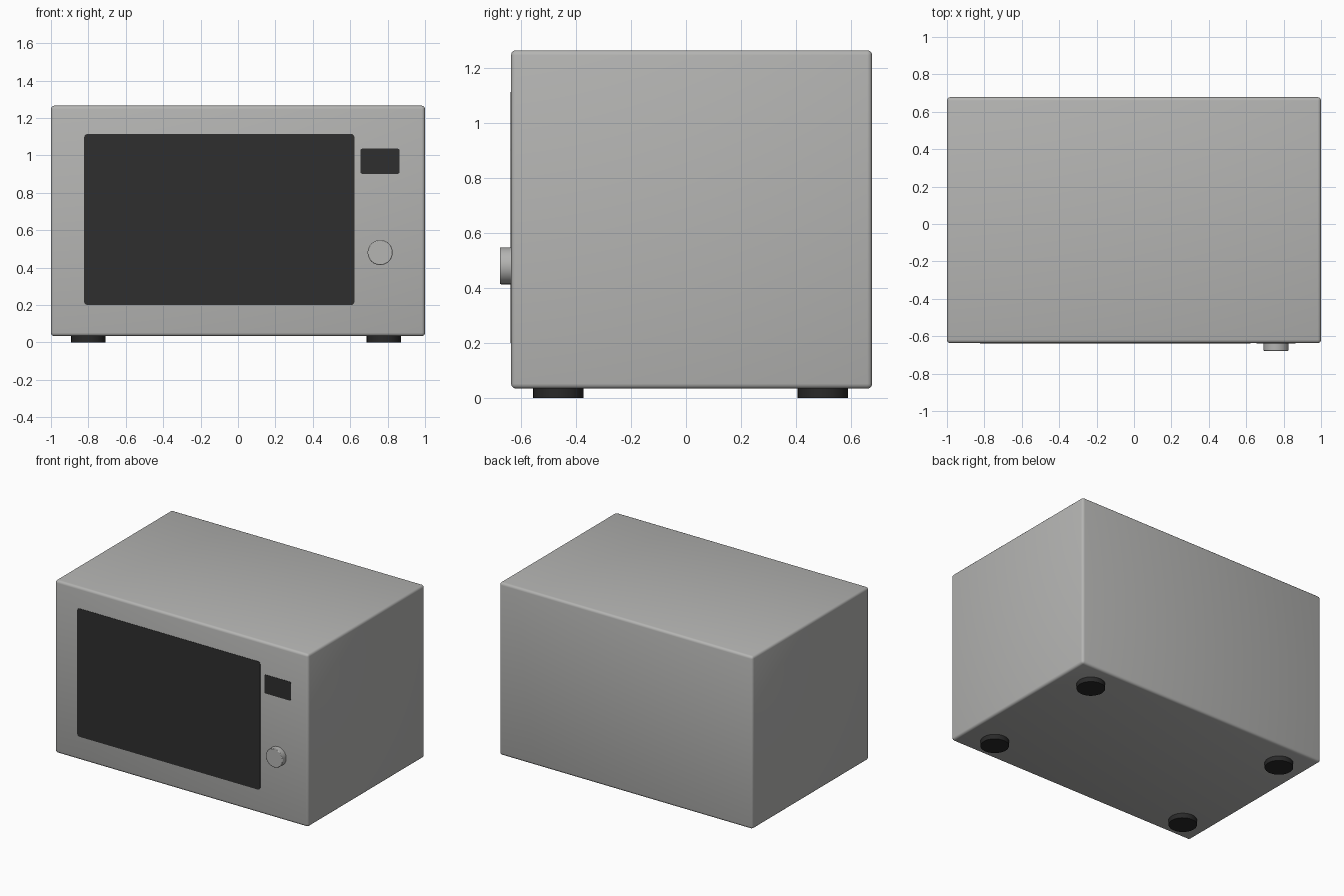
import bpy, bmesh, math

if "Cube" in bpy.data.objects:
    bpy.data.objects.remove(bpy.data.objects["Cube"])


def material(name, rgb):
    m = bpy.data.materials.new(name)
    m.diffuse_color = (*rgb, 1)
    m.use_nodes = True
    m.node_tree.nodes["Principled BSDF"].inputs["Base Color"].default_value = m.diffuse_color
    return m


steel = material("warm grey metal", (0.46, 0.46, 0.45))
black = material("black glass", (0.028, 0.028, 0.028))
rubber = material("black rubber", (0.022, 0.022, 0.022))


def finish(obj, name, mat, bevel=0, segments=2, angle=None):
    obj.name = name
    obj.data.materials.append(mat)
    if bevel:
        b = obj.modifiers.new("bevel", 'BEVEL')
        b.width, b.segments, b.limit_method = bevel, segments, 'ANGLE'
    bpy.context.view_layer.objects.active = obj
    if angle is None:
        bpy.ops.object.shade_smooth()
    else:
        bpy.ops.object.shade_smooth_by_angle(angle=math.radians(angle))
    return obj


def box(name, lo, hi, mat, bevel, segments):
    mid = [(a + b) / 2 for a, b in zip(lo, hi)]
    bpy.ops.mesh.primitive_cube_add(size=1, location=mid)
    obj = bpy.context.object
    obj.scale = [b - a for a, b in zip(lo, hi)]
    bpy.ops.object.transform_apply(location=False, rotation=False, scale=True)
    return finish(obj, name, mat, bevel, segments)


def rounded_plate(name, x0, x1, z0, z1, r, y, depth, mat):
    # rounded rectangle facing -y, extruded backwards
    bm = bmesh.new()
    verts = []
    corners = [(x1 - r, z1 - r), (x0 + r, z1 - r), (x0 + r, z0 + r), (x1 - r, z0 + r)]
    for k, (cx, cz) in enumerate(corners):
        for i in range(5):
            a = math.pi / 2 * (k + i / 4)
            verts.append(bm.verts.new((cx + r * math.cos(a), y, cz + r * math.sin(a))))
    face = bm.faces.new(verts)
    out = bmesh.ops.extrude_face_region(bm, geom=[face], use_keep_orig=True)
    moved = [v for v in out["geom"] if isinstance(v, bmesh.types.BMVert)]
    bmesh.ops.translate(bm, verts=moved, vec=(0, depth, 0))
    bmesh.ops.recalc_face_normals(bm, faces=bm.faces[:])
    mesh = bpy.data.meshes.new(name)
    bm.to_mesh(mesh)
    bm.free()
    obj = bpy.data.objects.new(name, mesh)
    bpy.context.collection.objects.link(obj)
    obj.data.materials.append(mat)


# Casing
box("casing", (-1, -0.637, 0.034), (1, 0.678, 1.266), steel, 0.018, 3)

# Door window and display, set into the front
rounded_plate("door_window", -0.823, 0.623, 0.20, 1.115, 0.02, -0.639, 0.006, black)
rounded_plate("display", 0.655, 0.864, 0.902, 1.036, 0.01, -0.639, 0.006, black)

# Dial
bpy.ops.mesh.primitive_cylinder_add(vertices=40, radius=0.067, depth=0.045,
                                    location=(0.76, -0.6555, 0.481),
                                    rotation=(math.pi / 2, 0, 0))
finish(bpy.context.object, "dial", steel, 0.004, 2, 30)

# Feet
for x, side in ((-0.80, "left"), (0.78, "right")):
    for y, end in ((-0.465, "front"), (0.498, "back")):
        bpy.ops.mesh.primitive_cylinder_add(vertices=32, radius=0.092, depth=0.04,
                                            location=(x, y, 0.02))
        finish(bpy.context.object, f"{end}_{side}_foot", rubber, 0, 0, 30)
